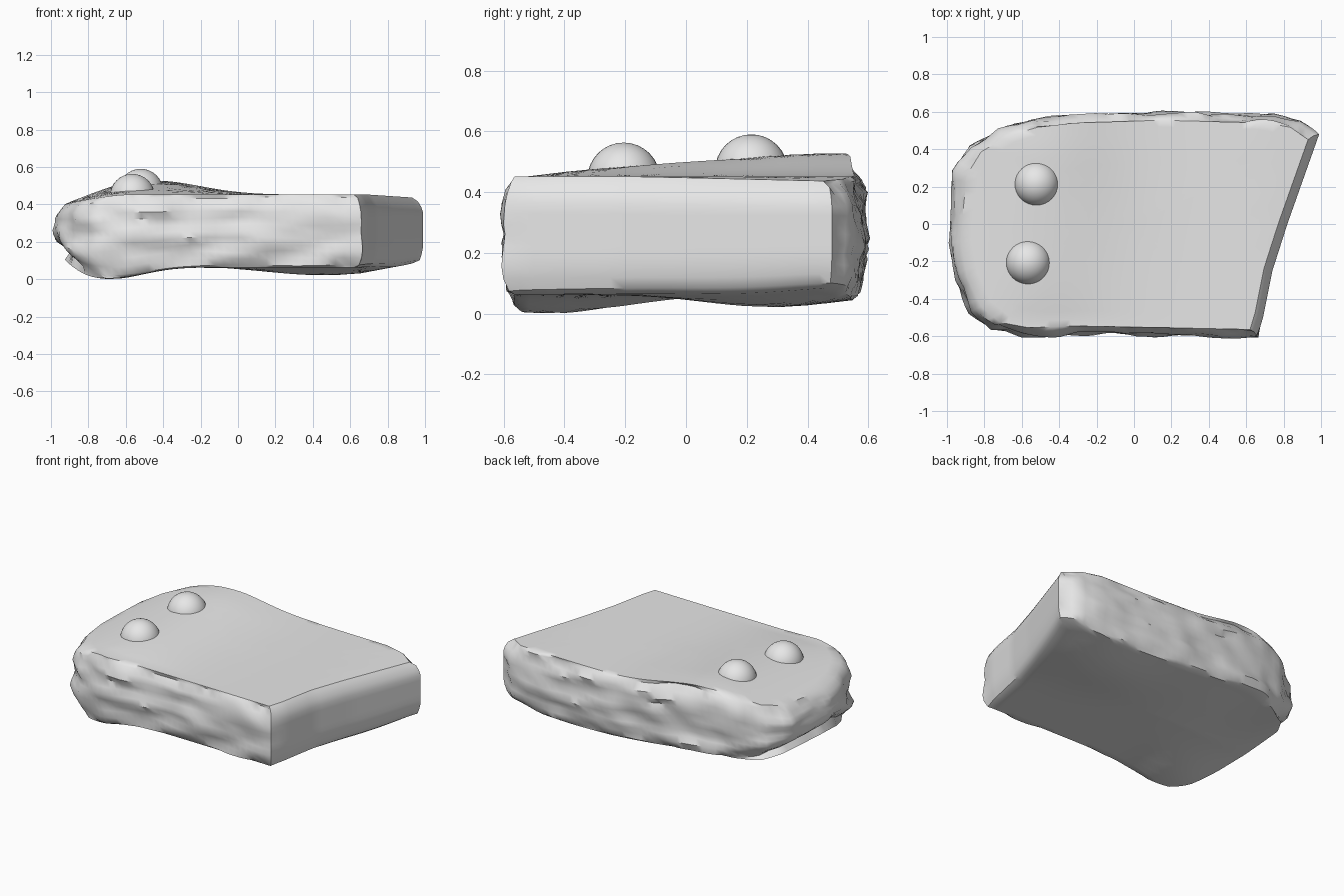
import bpy, bmesh, math
from mathutils import Vector, noise

cube = bpy.data.objects.get("Cube")
if cube:
    bpy.data.objects.remove(cube)

grey = bpy.data.materials.new("stone_grey")
grey.use_nodes = True
grey.diffuse_color = (0.8, 0.8, 0.8, 1)
grey.node_tree.nodes["Principled BSDF"].inputs["Base Color"].default_value = (0.8, 0.8, 0.8, 1)

# Slab outline, counter-clockwise from the front right corner
OUTLINE = [(0.66, -0.6), (0.69, -0.5), (0.74, -0.25), (0.82, 0), (0.99, 0.48),
           (0.89, 0.55), (0.75, 0.575), (0.15, 0.59), (-0.34, 0.575), (-0.55, 0.55),
           (-0.72, 0.5), (-0.87, 0.41), (-0.95, 0.28), (-0.97, 0.1), (-0.985, -0.1),
           (-0.95, -0.3), (-0.87, -0.47), (-0.76, -0.56), (-0.6, -0.59), (-0.35, -0.58),
           (0.2, -0.59)]


def bell(v, centre, width):
    return math.exp(-((v - centre) / width) ** 2)


def clamp(v):
    return max(0.0, min(1.0, v))


def top_height(x, y):
    hump = 0.075 * bell(x, -0.45, 0.35) * clamp((y + 0.5) / 0.9) ** 0.75
    return 0.452 + hump - 0.08 * clamp((-x - 0.6) / 0.4) ** 1.5 - 0.02 * clamp((x - 0.7) / 0.3)


def bottom_height(x, y):
    z = 0.063 - 0.062 * bell(x, -0.68, 0.24) * bell(y, -0.45, 0.35)
    z -= 0.042 * bell(x, 0.45, 0.4) * bell(y, 0.28, 0.3)
    z += 0.04 * bell(x, -0.5, 0.35) * clamp(y / 0.5)
    return z + 0.03 * clamp((x - 0.65) / 0.3) + 0.1 * clamp((-x - 0.75) / 0.25) ** 2


def resample(points, step):
    out = []
    for a, b in zip(points, points[1:] + points[:1]):
        a, b = Vector(a), Vector(b)
        n = max(1, round((b - a).length / step))
        out += [a.lerp(b, i / n) for i in range(n)]
    return out


def finish(obj, angle):
    obj.data.materials.append(grey)
    bpy.ops.object.select_all(action="DESELECT")
    obj.select_set(True)
    bpy.context.view_layer.objects.active = obj
    bpy.ops.object.shade_smooth_by_angle(angle=math.radians(angle))


def build_slab():
    pts = resample(OUTLINE, 0.045)
    count = len(pts)
    normals = []
    for i in range(count):
        d = (pts[(i + 1) % count] - pts[i - 1]).normalized()
        normals.append(Vector((d.y, -d.x)))
    bm = bmesh.new()
    rings = []

    # Smooth top and bottom faces are concentric rings
    def cap_ring(scale, height):
        ring = []
        for p in pts:
            q = p * scale
            ring.append(bm.verts.new((q.x, q.y, height(q.x, q.y))))
        return ring

    scales = [0.1, 0.25, 0.4, 0.55, 0.68, 0.8, 0.88, 0.94]
    rings += [cap_ring(s, top_height) for s in scales]

    # Rough layered wall; the cut right end stays clean
    layers = 11
    for k in range(layers):
        t = k / (layers - 1)
        ring = []
        for p, n in zip(pts, normals):
            clean = n.x > 0.75
            head = clamp((-p.x - 0.6) / 0.35)
            top, low = top_height(*p) - 0.016, bottom_height(*p) + 0.012
            z = top + (low - top) * t
            inset = 0.03 * clamp(1 - t / 0.15) + (0.02 + 0.06 * head) * clamp((t - 0.7) / 0.3) ** 2
            if not clean:
                sample = Vector((p.x * 3.5, p.y * 3.5, z * 11))
                inset -= 0.032 * noise.noise(sample) + 0.012 * noise.noise(sample * 2.3)
                z += 0.012 * noise.noise(sample + Vector((9, 4, 2)))
            q = p - n * inset
            ring.append(bm.verts.new((q.x, q.y, z)))
        rings.append(ring)

    rings += [cap_ring(s, bottom_height) for s in reversed(scales)]
    for upper, lower in zip(rings, rings[1:]):
        for i in range(count):
            j = (i + 1) % count
            bm.faces.new((upper[i], lower[i], lower[j], upper[j]))
    bm.faces.new(rings[0])
    bm.faces.new(rings[-1][::-1])
    bmesh.ops.recalc_face_normals(bm, faces=bm.faces)
    mesh = bpy.data.meshes.new("rock_slab")
    bm.to_mesh(mesh)
    bm.free()
    slab = bpy.data.objects.new("rock_slab", mesh)
    bpy.context.collection.objects.link(slab)
    finish(slab, 40)


build_slab()

# Two round knobs sunk into the raised end
for name, spot in (("back_knob", (-0.52, 0.215, 0.47)), ("front_knob", (-0.565, -0.205, 0.443))):
    bpy.ops.mesh.primitive_uv_sphere_add(segments=32, ring_count=16, radius=0.12, location=spot)
    knob = bpy.context.object
    knob.name = name
    finish(knob, 40)
